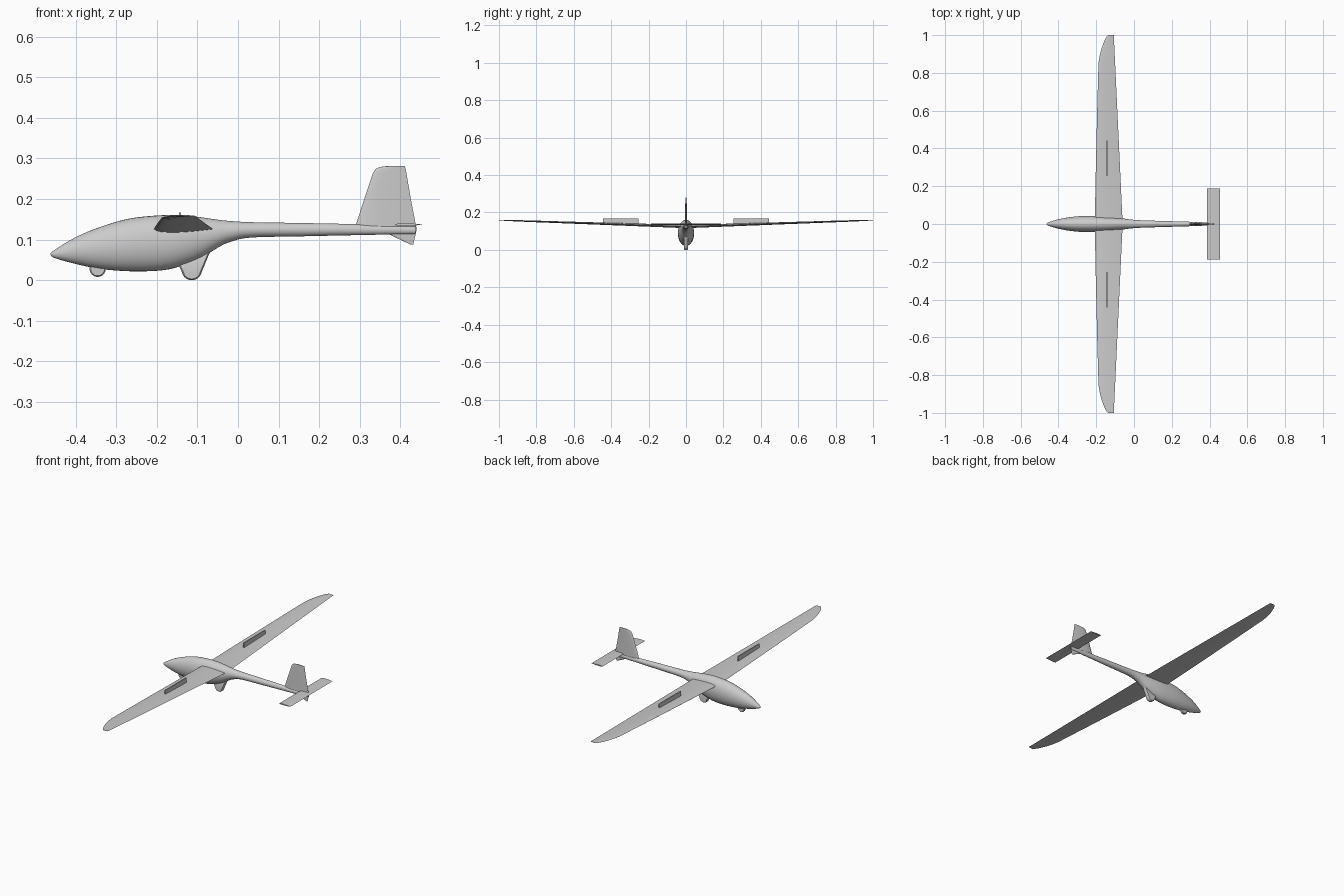
import bpy, bmesh, math

if "Cube" in bpy.data.objects:
    bpy.data.objects.remove(bpy.data.objects["Cube"])

grey = bpy.data.materials.new("light_grey")
grey.diffuse_color = (0.6, 0.6, 0.6, 1)
grey.use_nodes = True
grey.node_tree.nodes["Principled BSDF"].inputs["Base Color"].default_value = grey.diffuse_color


def finish(name, bm, angle=40):
    bmesh.ops.recalc_face_normals(bm, faces=bm.faces)
    me = bpy.data.meshes.new(name)
    bm.to_mesh(me)
    bm.free()
    ob = bpy.data.objects.new(name, me)
    bpy.context.collection.objects.link(ob)
    me.materials.append(grey)
    bpy.ops.object.select_all(action='DESELECT')
    ob.select_set(True)
    bpy.context.view_layer.objects.active = ob
    bpy.ops.object.shade_smooth_by_angle(angle=math.radians(angle))
    return ob


def loft(name, rings, angle=40):
    """Skin a list of equal-length closed rings and cap both ends."""
    bm = bmesh.new()
    vs = [[bm.verts.new(p) for p in r] for r in rings]
    n = len(rings[0])
    for a, b in zip(vs, vs[1:]):
        for i in range(n):
            j = (i + 1) % n
            bm.faces.new((a[i], a[j], b[j], b[i]))
    bm.faces.new(vs[0])
    bm.faces.new(vs[-1])
    return finish(name, bm, angle)


def airfoil(x0, x1, thick, n=9):
    """Closed outline (x, offset) of a thin symmetric section."""
    c = x1 - x0
    pts = []
    for i in range(2 * n):
        a = math.pi * i / n
        u = 0.5 + 0.5 * math.cos(a)
        t = 5 * thick * (0.2969 * u ** .5 - 0.126 * u - 0.3516 * u * u
                         + 0.2843 * u ** 3 - 0.1036 * u ** 4)
        pts.append((x0 + c * u, c * t * (1 if a < math.pi else -1)))
    return pts


def spline(rows, steps=4):
    """Catmull-Rom resampling of profile rows."""
    out = []
    for i in range(len(rows) - 1):
        p0, p1 = rows[max(i - 1, 0)], rows[i]
        p2, p3 = rows[i + 1], rows[min(i + 2, len(rows) - 1)]
        for s in range(steps):
            t = s / steps
            out.append([0.5 * (2 * b + (c - a) * t + (2 * a - 5 * b + 4 * c - d) * t * t
                               + (3 * b - a - 3 * c + d) * t ** 3)
                        for a, b, c, d in zip(p0, p1, p2, p3)])
    return out + [list(rows[-1])]


# Fuselage: x, top z, bottom z, half width
body = [(-.462, .067, .062, .003), (-.45, .076, .054, .010), (-.40, .106, .040, .025),
        (-.34, .131, .028, .036), (-.267, .152, .022, .043), (-.19, .160, .024, .043),
        (-.14, .160, .035, .040), (-.09, .155, .055, .034), (-.05, .149, .080, .028),
        (-.02, .146, .094, .024), (.03, .143, .105, .020), (.15, .141, .108, .016),
        (.29, .138, .111, .012), (.438, .132, .114, .006)]
rings = []
for x, top, bot, w in spline(body):
    m, h = (top + bot) / 2, (top - bot) / 2
    rings.append([(x, w * math.cos(2 * math.pi * k / 32), m + h * math.sin(2 * math.pi * k / 32))
                  for k in range(32)])
loft("fuselage", rings)

# Wing: y, leading edge x; straight tapered trailing edge, slight dihedral
half = [(0, -.208), (.3, -.202), (.6, -.195), (.85, -.188), (.89, -.182),
        (.93, -.172), (.97, -.157), (.99, -.146), (1, -.137)]
full = [(-y, x) for y, x in half[:0:-1]] + half
rings = []
for y, le in full:
    te = -.060 - .047 * abs(y)
    z = .125 + .034 * abs(y)
    rings.append([(x, y, z + o) for x, o in airfoil(le, te, .12 - .03 * abs(y))])
loft("wing", rings, 50)

# Tailplane
loft("tailplane", [[(x, y, .137 + o) for x, o in airfoil(.387, .456, .10)]
                   for y in (-.187, 0, .187)], 50)

# Fin and the rudder's lower end: z, leading x, trailing x
fin = [(.128, .288, .440), (.138, .291, .438), (.20, .311, .426), (.265, .333, .415),
       (.275, .340, .413), (.279, .350, .412), (.281, .365, .412)]
lower = [(.128, .355, .441), (.114, .370, .438), (.088, .425, .432)]
for name, rows in (("fin", fin), ("rudder_lower_end", lower)):
    loft(name, [[(x, o, z) for x, o in airfoil(a, b, .09)] for z, a, b in rows], 50)

# Raised airbrake plates on both wings
for side, s in (("left", -1), ("right", 1)):
    loft(side + "_airbrake", [[(-.143 + dx, s * y, z) for dx, z in
                               ((-.003, .134), (.003, .134), (.003, .167), (-.003, .167))]
                              for y in (.255, .443)], 30)


def plate(name, outline, w):
    """Side-view outline with rounded edges, given thickness across y."""
    cx = sum(p[0] for p in outline) / len(outline)
    cz = sum(p[1] for p in outline) / len(outline)
    loft(name, [[(cx + (x - cx) * k, y, cz + (z - cz) * k) for x, z in outline]
                for y, k in ((-w, .85), (-w * .6, 1), (w * .6, 1), (w, .85))], 40)


# Nose wheel
plate("nose_wheel", [(-.346 + .02 * math.cos(math.pi * k / 12), .028 + .02 * math.sin(math.pi * k / 12))
                     for k in range(24)], .008)

# Main wheel with its fairing sweeping up to the rear
arc = [(-.114 + .025 * math.cos(math.radians(a)), .025 + .025 * math.sin(math.radians(a)))
       for a in range(190, 351, 16)]
plate("main_wheel_fairing", [(-.15, .045)] + arc + [(-.068, .072), (-.10, .075)], .011)
